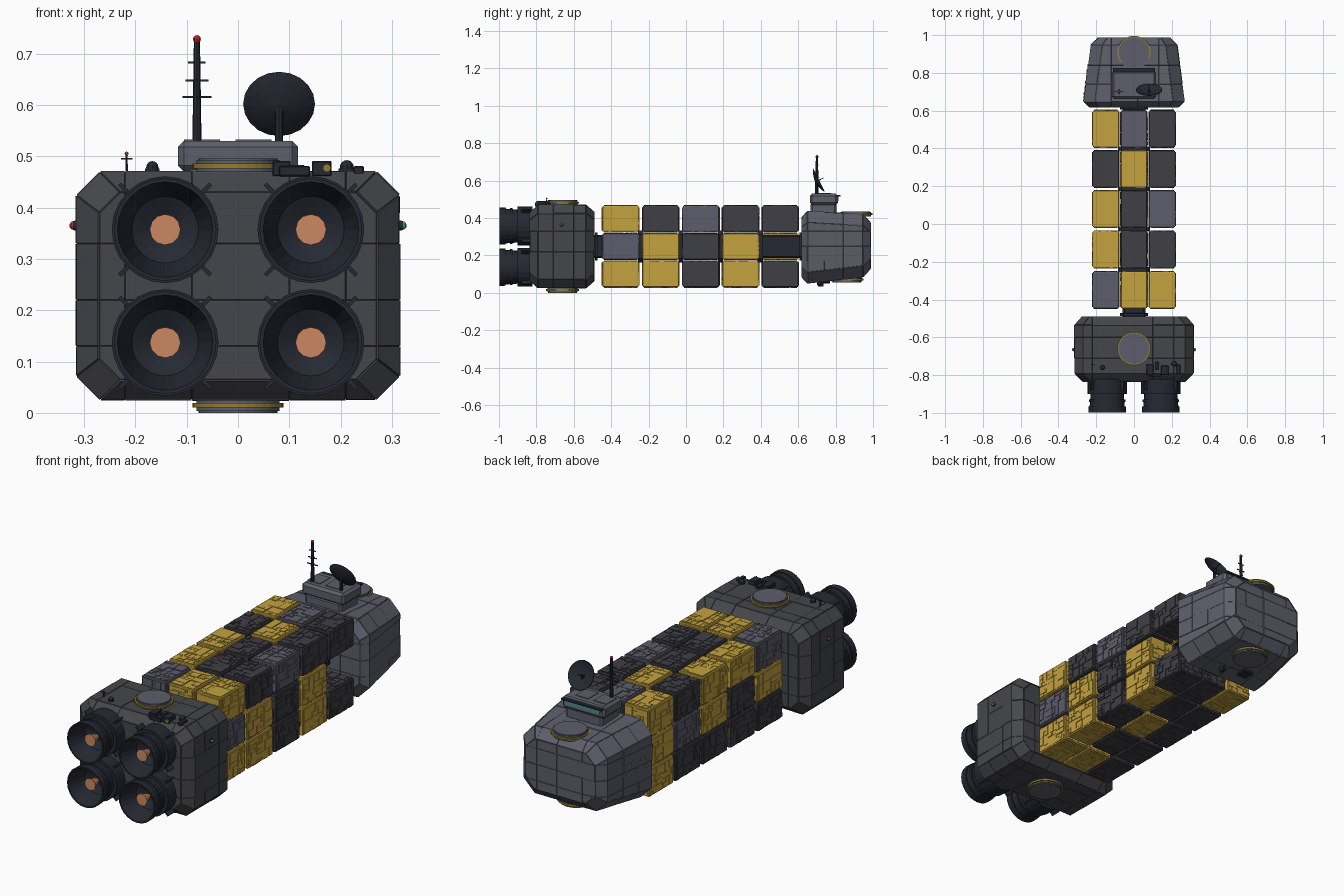
import bpy, bmesh, math, random
from mathutils import Matrix, Vector

if "Cube" in bpy.data.objects:
    bpy.data.objects.remove(bpy.data.objects["Cube"])

random.seed(7)

def mat(name, r, g, b):
    m = bpy.data.materials.new(name)
    m.diffuse_color = (r, g, b, 1)
    m.use_nodes = True
    m.node_tree.nodes["Principled BSDF"].inputs["Base Color"].default_value = m.diffuse_color
    return m

HULL = mat("hull_grey", .11, .115, .145)
ENGINE = mat("engine_grey", .06, .062, .07)
DARK = mat("dark_metal", .018, .022, .032)
YELLOW = mat("container_yellow", .55, .36, .05)
LIGHT = mat("container_light", .11, .11, .15)
SLATE = mat("container_slate", .05, .05, .06)
GOLD = mat("ring_gold", .3, .2, .03)
ORANGE = mat("plug_orange", .6, .25, .12)
RED = mat("lamp_red", .5, .02, .02)
GREEN = mat("lamp_green", .02, .5, .08)
GLASS = mat("window_teal", .08, .25, .27)

def finish(name, bm, m):
    bmesh.ops.recalc_face_normals(bm, faces=bm.faces[:])
    me = bpy.data.meshes.new(name)
    bm.to_mesh(me)
    bm.free()
    me.materials.append(m)
    ob = bpy.data.objects.new(name, me)
    bpy.context.collection.objects.link(ob)
    return ob

def add_box(bm, c, s):
    M = Matrix.Translation(c) @ Matrix.Diagonal((*s, 1))
    return bmesh.ops.create_cube(bm, size=1, matrix=M)["verts"]

def box(name, c, s, m, bevel=0):
    bm = bmesh.new()
    add_box(bm, c, s)
    if bevel:
        bmesh.ops.bevel(bm, geom=bm.edges[:], offset=bevel, segments=1, affect='EDGES')
    return finish(name, bm, m)

def cyl(name, c, axis, r1, r2, depth, m, n=24):
    bm = bmesh.new()
    M = Matrix.Translation(c) @ Vector(axis).to_track_quat('Z', 'Y').to_matrix().to_4x4()
    bmesh.ops.create_cone(bm, cap_ends=True, segments=n, radius1=r1, radius2=r2, depth=depth, matrix=M)
    return finish(name, bm, m)

def ball(name, c, r, m):
    bm = bmesh.new()
    bmesh.ops.create_uvsphere(bm, u_segments=10, v_segments=8, radius=r, matrix=Matrix.Translation(c))
    return finish(name, bm, m)

def loft(rings, cap=True):
    bm = bmesh.new()
    vs = [[bm.verts.new(p) for p in ring] for ring in rings]
    n = len(rings[0])
    for a, b in zip(vs, vs[1:]):
        for i in range(n):
            bm.faces.new((a[i], a[(i + 1) % n], b[(i + 1) % n], b[i]))
    if cap:
        bm.faces.new(vs[0])
        bm.faces.new(vs[-1])
    return bm

def octagon(y, hx, z0, z1, c):
    return [(-hx, y, z0 + c), (-hx + c, y, z0), (hx - c, y, z0), (hx, y, z0 + c),
            (hx, y, z1 - c), (hx - c, y, z1), (-hx + c, y, z1), (-hx, y, z1 - c)]

def hull(name, sections, cuts, m):
    # chamfered loft, sliced into plates of slightly differing height
    bm = loft([octagon(*s) for s in sections])
    bmesh.ops.recalc_face_normals(bm, faces=bm.faces[:])
    for axis, vals in enumerate(cuts):
        no = Vector((0, 0, 0))
        no[axis] = 1
        for v in vals:
            bmesh.ops.bisect_plane(bm, geom=bm.verts[:] + bm.edges[:] + bm.faces[:], plane_co=no * v, plane_no=no)
    faces = bm.faces[:]
    random.shuffle(faces)
    for k in range(3):
        bmesh.ops.inset_individual(bm, faces=faces[k::3], thickness=.0015, depth=.0012 * (k + 1))
    return finish(name, bm, m)

# Engine block and command cabin
hull("engine_block", [(-.832, .27, .065, .43, .04), (-.79, .313, .027, .468, .045),
                      (-.535, .313, .027, .468, .045), (-.492, .275, .065, .43, .04)],
     ([-.22, -.09, .1, .21], [-.71, -.6], [.13, .22, .33]), ENGINE)
hull("cabin_hull", [(.62, .235, .085, .4, .05), (.65, .266, .052, .435, .06),
                    (.945, .228, .085, .418, .06), (.985, .19, .13, .375, .05)],
     ([-.12, .02, .13], [.74, .84], [.17, .25, .33]), HULL)

# Spine with a collar at every gap
box("spine", (0, .065, .248), (.12, 1.15, .125), DARK, .01)
ROWS = [-.35, -.135, .08, .292, .504]
for y in ROWS[1:]:
    box("spine_collar", (0, y - .107, .248), (.17, .012, .17), DARK, .02)
for y in (-.48, .615):
    box("spine_end_plate", (0, y, .248), (.15, .025, .15), DARK, .02)

# Containers
def split(u0, v0, u1, v1, d, out):
    w, h = u1 - u0, v1 - v0
    if d == 0 or max(w, h) < .02 or (d < 3 and random.random() < .15):
        out.append((u0, v0, u1, v1))
        return
    t = random.uniform(.28, .72)
    if w * random.uniform(.6, 1.4) > h:
        split(u0, v0, u0 + w * t, v1, d - 1, out)
        split(u0 + w * t, v0, u1, v1, d - 1, out)
    else:
        split(u0, v0, u1, v0 + h * t, d - 1, out)
        split(u0, v0 + h * t, u1, v1, d - 1, out)

def container(name, c, m):
    half = Vector((.0685, .0965, .0685))
    bm = bmesh.new()
    add_box(bm, c, half * 2)
    bmesh.ops.bevel(bm, geom=bm.edges[:], offset=.005, segments=2, affect='EDGES', profile=.5)
    for ax in range(3):
        u, v = (ax + 1) % 3, (ax + 2) % 3
        for sgn in (-1, 1):
            cells = []
            a, b = half[u] - .006, half[v] - .006
            split(-a, -b, a, b, 5, cells)
            for u0, v0, u1, v1 in cells:
                hgt = random.choice((.0015, .003, .0045))
                p, s = Vector(c), Vector((0, 0, 0))
                p[ax] += sgn * half[ax]
                p[u] += (u0 + u1) / 2
                p[v] += (v0 + v1) / 2
                s[ax], s[u], s[v] = hgt * 2, u1 - u0 - .002, v1 - v0 - .002
                add_box(bm, p, s)
    finish(name, bm, m)

# colours per row from engine to cabin; key is (column, level)
COLOURS = {(-1, 1): "LYYSY", (0, 1): "YSSYL", (1, 1): "YSLSS",
           (-1, 0): "YSYLY", (1, 0): "LYSY-",
           (-1, -1): "SSSSY", (0, -1): "YSYSS", (1, -1): "YYSYS"}
KEY = {"Y": YELLOW, "L": LIGHT, "S": SLATE}
for (col, lev), code in COLOURS.items():
    for y, k in zip(ROWS, code):
        if k in KEY:
            container("container", (col * .149, y, .248 + lev * .148), KEY[k])

# Four engines: lathed nozzle, plug, mounting struts
PROFILE = [(-.82, .104), (-.9, .104), (-.9, .088), (-.928, .09), (-.928, .096), (-.942, .096),
           (-.942, .091), (-.966, .093), (-.966, .099), (-.998, .1), (-.998, .093), (-.91, .065), (-.89, .03)]
for ex in (-.142, .142):
    for ez in (.137, .357):
        ring = lambda y, r: [(ex + r * math.cos(a * math.tau / 24), y, ez + r * math.sin(a * math.tau / 24)) for a in range(24)]
        finish("engine_nozzle", loft([ring(*p) for p in PROFILE]), DARK)
        cyl("engine_plug", (ex, -.925, ez), (0, -1, 0), .006, .03, .07, ORANGE, 12)
        for q in range(4):
            a = math.pi / 4 + q * math.pi / 2
            s = box("engine_strut", (0, 0, 0), (.045, .05, .008), DARK)
            s.matrix_world = Matrix.Translation((ex + .103 * math.cos(a), -.855, ez + .103 * math.sin(a))) @ Matrix.Rotation(-a, 4, 'Y')

# Docking hatches
def hatch(y, z, up, r=.085):
    cyl("hatch_drum", (0, y, z), (0, 0, up), r * .95, r * .95, .025, HULL, 32)
    cyl("hatch_ring", (0, y, z + up * .001), (0, 0, up), r * 1.04, r * 1.04, .009, GOLD, 32)
    cyl("hatch_lid", (0, y, z + up * .01), (0, 0, up), r * .9, r * .9, .012, LIGHT, 32)
hatch(-.66, .48, 1)
hatch(-.66, .016, -1)
hatch(.908, .42, 1)
hatch(.86, .072, -1)

# Bridge on the cabin roof
box("bridge_base", (0, .735, .45), (.2, .14, .06), HULL, .01)
box("bridge", (0, .737, .5), (.234, .15, .06), HULL, .012)
box("bridge_window", (0, .812, .503), (.19, .006, .022), GLASS)
box("bridge_brow", (0, .815, .52), (.22, .02, .008), DARK)
for sx in (-.07, .03):
    box("bridge_roof_plate", (sx, .735, .53), (.07, .08, .006), HULL)

# Mast
cyl("mast", (-.08, .7, .625), (0, 0, 1), .009, .006, .2, DARK, 8)
for z, w in ((.615, .056), (.648, .045), (.683, .034)):
    box("mast_crossbar", (-.08, .7, z), (w, .004, .004), DARK)
    box("mast_crossbar", (-.08, .7, z), (.004, w * .5, .004), DARK)
ball("mast_lamp", (-.08, .7, .728), .008, RED)

# Dish facing forward and up
dish_rings = [(.01, 0), (.035, .006), (.055, .013), (.07, .021), (.068, .023), (.053, .016), (.033, .009), (.008, .004)]
bm = loft([[(r * math.cos(i * math.tau / 20), r * math.sin(i * math.tau / 20), z) for i in range(20)] for r, z in dish_rings])
dish = finish("dish", bm, DARK)
n = Vector((0, .9, .45)).normalized()
dish.matrix_world = Matrix.Translation(Vector((.08, .7, .597)) - n * .01) @ n.to_track_quat('Z', 'Y').to_matrix().to_4x4()
cyl("dish_feed", Vector((.08, .7, .597)) + n * .015, n, .003, .002, .05, DARK, 8)
cyl("dish_post", (.08, .697, .56), (0, 0, 1), .008, .008, .075, DARK, 8)

# Cabin side windows and belly sensors
for y, z in ((.69, .28), (.72, .28), (.78, .28), (.81, .28), (.69, .235), (.75, .235), (.81, .235), (.84, .235)):
    box("cabin_window", (-.266 + (y - .65) * .129, y, z), (.012, .014, .012), GLASS)
ball("belly_sensor", (.05, .715, .05), .016, DARK)
box("belly_fin", (.05, .72, .05), (.012, .03, .03), DARK)
box("belly_box", (-.07, .74, .06), (.06, .06, .02), DARK, .004)

# Engine deck fittings
for x, y, r in ((-.167, -.76, .014), (.212, -.74, .016)):
    cyl("deck_dome_base", (x, y, .47), (0, 0, 1), r, r, .012, DARK, 12)
    ball("deck_dome", (x, y, .478), r * .9, DARK)
cyl("deck_aerial", (-.217, -.745, .487), (0, 0, 1), .003, .002, .036, DARK, 6)
box("deck_aerial_bar", (-.217, -.745, .495), (.022, .003, .003), DARK)
ball("deck_aerial_tip", (-.217, -.745, .505), .004, GOLD)
for x, y, w, d, h in ((.085, -.77, .035, .06, .02), (.12, -.75, .02, .04, .012), (.163, -.775, .038, .05, .02),
                      (.11, -.8, .06, .015, .01), (.235, -.77, .02, .05, .01)):
    box("deck_box", (x, y, .466 + h / 2), (w, d, h + .01), DARK, .002)
cyl("deck_gauge", (.173, -.8, .477), (0, -1, 0), .008, .008, .01, GOLD, 12)

# Navigation lamps
for s, m in ((-1, RED), (1, GREEN)):
    cyl("lamp_base", (s * .315, -.665, .365), (s, 0, 0), .011, .009, .012, DARK, 12)
    ball("nav_lamp", (s * .321, -.665, .365), .008, m)
